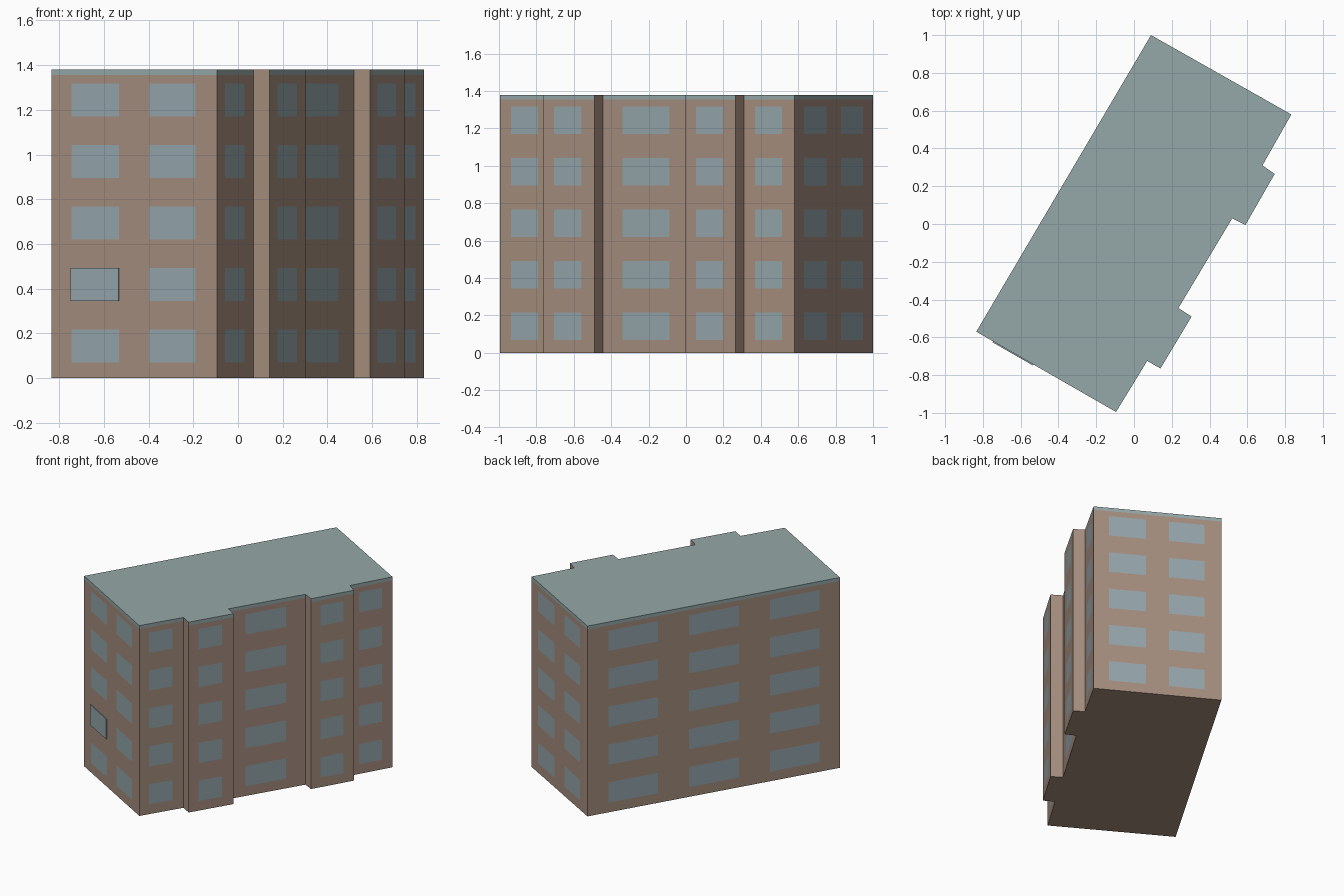
import bpy
import bmesh
from mathutils import Vector

cube = bpy.data.objects.get("Cube")
if cube:
    bpy.data.objects.remove(cube, do_unlink=True)


def material(name, rgb):
    mat = bpy.data.materials.new(name)
    mat.use_nodes = True
    mat.diffuse_color = (*rgb, 1)
    mat.node_tree.nodes["Principled BSDF"].inputs["Base Color"].default_value = (*rgb, 1)
    return mat


WALL = material("wall_brown", (0.38, 0.27, 0.21))
GLASS = material("window_blue_grey", (0.30, 0.38, 0.41))
ROOF = material("roof_grey_green", (0.30, 0.39, 0.39))

HEIGHT, EAVES = 1.38, 1.355
FLOORS, SILL, PITCH, PANE = 5, 0.07, 0.275, 0.147

END = [(0.12, 0.41), (0.59, 0.87)]
BAY = [(0.22, 0.75)]
LONG = [(0.083, 0.28), (0.403, 0.60), (0.723, 0.92)]

# Footprint corners, counter-clockwise, with the window spans of the wall that follows
FOOTPRINT = [
    ((-0.835, -0.57), END),
    ((-0.095, -0.995), BAY), ((0.07, -0.725), []),
    ((0.14, -0.765), BAY), ((0.305, -0.49), []),
    ((0.235, -0.445), BAY), ((0.52, 0.03), []),
    ((0.59, -0.005), BAY), ((0.745, 0.265), []),
    ((0.68, 0.31), BAY),
    ((0.833, 0.58), END),
    ((0.09, 1.0), LONG),
]


def build(name, mats, fill):
    bm = bmesh.new()
    fill(bm)
    bmesh.ops.remove_doubles(bm, verts=bm.verts, dist=0.0005)
    mesh = bpy.data.meshes.new(name)
    bm.to_mesh(mesh)
    bm.free()
    for mat in mats:
        mesh.materials.append(mat)
    obj = bpy.data.objects.new(name, mesh)
    bpy.context.collection.objects.link(obj)
    return obj


def wall_grid(bm, a, b, spans):
    """One wall cut into cells, glazed where a window span meets a storey."""
    us = [0] + [u for span in spans for u in span] + [1]
    zs = [0]
    for floor in range(FLOORS):
        zs += [SILL + floor * PITCH, SILL + floor * PITCH + PANE]
    zs += [EAVES, HEIGHT]
    for i in range(len(us) - 1):
        for j in range(len(zs) - 1):
            corners = [(us[i], zs[j]), (us[i + 1], zs[j]),
                       (us[i + 1], zs[j + 1]), (us[i], zs[j + 1])]
            verts = [bm.verts.new((*a.lerp(b, u), z)) for u, z in corners]
            face = bm.faces.new(verts)
            if j == len(zs) - 2 and spans:
                face.material_index = 2     # eaves band
            elif i % 2 and j % 2 and j < 2 * FLOORS:
                face.material_index = 1     # window


# Walls with cut-in windows, eaves band and underside
def walls(bm):
    for k, (p, spans) in enumerate(FOOTPRINT):
        q = FOOTPRINT[(k + 1) % len(FOOTPRINT)][0]
        wall_grid(bm, Vector(p), Vector(q), spans)
    bm.faces.new([bm.verts.new((*p, 0)) for p, _ in reversed(FOOTPRINT)])


# Flat roof
def roof(bm):
    bm.faces.new([bm.verts.new((*p, HEIGHT)) for p, _ in FOOTPRINT])


# Single pane standing slightly proud of the end wall on the second storey
def proud_pane(bm):
    a, b = Vector(FOOTPRINT[0][0]), Vector(FOOTPRINT[1][0])
    along = (b - a).normalized()
    out = Vector((along.y, -along.x)) * 0.006
    low = SILL + PITCH
    rings = []
    for offset in (Vector((0, 0)), out):
        rings.append([bm.verts.new((*(a.lerp(b, u) + offset), z))
                      for u, z in ((0.12, low), (0.41, low),
                                   (0.41, low + PANE), (0.12, low + PANE))])
    back, front = rings
    bm.faces.new(front)
    for i in range(4):
        j = (i + 1) % 4
        bm.faces.new((back[i], back[j], front[j], front[i]))


build("walls", [WALL, GLASS, ROOF], walls)
build("roof", [ROOF], roof)
build("proud_window_pane", [GLASS], proud_pane)
